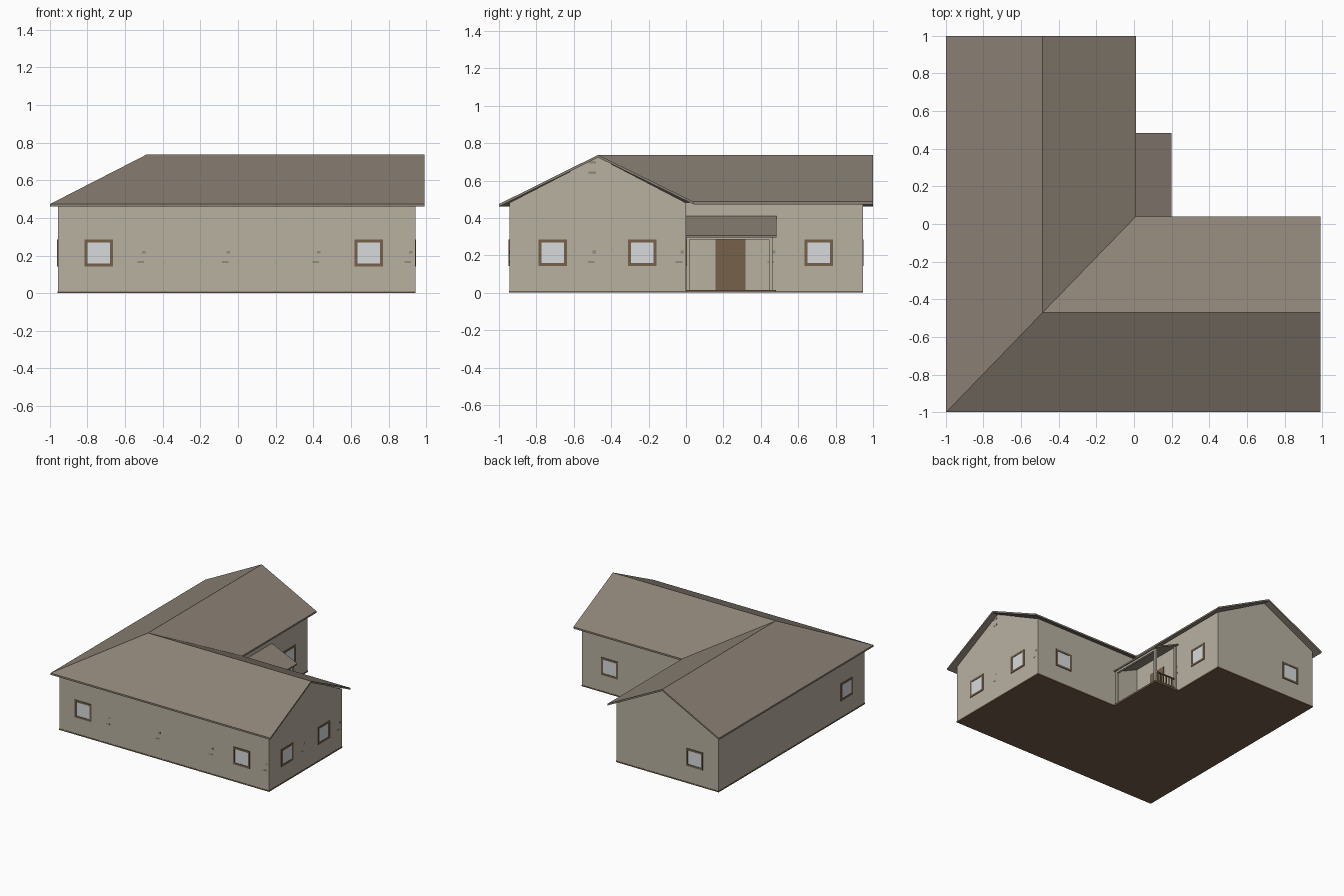
import bpy, bmesh
from mathutils import Vector

if "Cube" in bpy.data.objects:
    bpy.data.objects.remove(bpy.data.objects["Cube"])


def lin(c):
    c /= 255
    return c / 12.92 if c <= 0.04045 else ((c + 0.055) / 1.055) ** 2.4


def mat(name, r, g, b):
    m = bpy.data.materials.new(name)
    m.diffuse_color = (lin(r), lin(g), lin(b), 1)
    m.use_nodes = True
    m.node_tree.nodes["Principled BSDF"].inputs["Base Color"].default_value = m.diffuse_color
    return m


WALL = mat("wall beige", 184, 177, 161)
ROOF = mat("roof taupe", 140, 130, 118)
WOOD = mat("wood brown", 118, 97, 75)
GLASS = mat("glass pale", 215, 218, 220)
PATCH = mat("brick patch", 148, 139, 124)


def mesh_obj(name, verts, faces, material, extrude=None):
    """Object from faces; optional straight extrusion into a closed solid."""
    bm = bmesh.new()
    vs = [bm.verts.new(v) for v in verts]
    fs = [bm.faces.new([vs[i] for i in f]) for f in faces]
    if extrude:
        res = bmesh.ops.extrude_face_region(bm, geom=fs, use_keep_orig=True)
        moved = [g for g in res["geom"] if isinstance(g, bmesh.types.BMVert)]
        bmesh.ops.translate(bm, verts=moved, vec=Vector(extrude))
    bmesh.ops.recalc_face_normals(bm, faces=bm.faces)
    me = bpy.data.meshes.new(name)
    bm.to_mesh(me)
    bm.free()
    me.materials.append(material)
    ob = bpy.data.objects.new(name, me)
    bpy.context.collection.objects.link(ob)
    return ob


def prism(name, pts, vec, material):
    return mesh_obj(name, pts, [range(len(pts))], material, vec)


def box(name, x0, x1, y0, y1, z0, z1, material):
    return prism(name, [(x0, y0, z0), (x1, y0, z0), (x1, y1, z0), (x0, y1, z0)],
                 (0, 0, z1 - z0), material)


def plate(name, axis, wall, out, c0, c1, z0, z1, thick, material):
    """Thin plate on a wall; axis is the wall normal, out its direction."""
    a, b = sorted((wall - out * 0.002, wall + out * thick))
    if axis == "x":
        return box(name, a, b, c0, c1, z0, z1, material)
    return box(name, c0, c1, a, b, z0, z1, material)


# Wall lines
XL, XR, YF, YB = -0.957, 0.942, -0.945, 0.945
XI, YI = -0.03, 0.0


def l_shape(z, g=0):
    return [(XL - g, YF - g, z), (XR + g, YF - g, z), (XR + g, YI + g, z),
            (XI + g, YI + g, z), (XI + g, YB + g, z), (XL - g, YB + g, z)]


# Body and base plate
prism("walls", l_shape(0.01), (0, 0, 0.472), WALL)
prism("base_plate", l_shape(0, 0.002), (0, 0, 0.01), WOOD)

# Gable ends
prism("right_gable", [(XR, YF, 0.48), (XR, YI, 0.48), (XR, -0.47, 0.725)],
      (-0.012, 0, 0), WALL)
prism("back_gable", [(XL, YB, 0.48), (XI, YB, 0.48), (-0.485, YB, 0.725)],
      (0, -0.012, 0), WALL)

# L-shaped roof: hip on the outer corner, valley on the inner one
RV = [(-0.998, -1, 0.474), (0.992, -1, 0.474), (0.992, -0.47, 0.737),
      (-0.485, -0.47, 0.737), (0.01, 0.04, 0.487), (0.992, 0.04, 0.487),
      (0.01, 1, 0.487), (-0.485, 1, 0.737), (-0.998, 1, 0.474)]
mesh_obj("roof", RV, [(0, 1, 2, 3), (3, 2, 5, 4), (3, 4, 6, 7), (0, 3, 7, 8)],
         ROOF, (0, 0, -0.014))

# Windows: normal axis, wall position, outward direction, centre along wall
WINDOWS = [("y", YF, -1, -0.74), ("y", YF, -1, 0.694),
           ("x", XR, 1, -0.712), ("x", XR, 1, -0.235),
           ("x", XI, 1, 0.71), ("y", YI, 1, 0.69),
           ("x", XL, -1, -0.71), ("y", YB, 1, -0.74)]
HW, Z0, Z1, T = 0.076, 0.142, 0.285, 0.016
for axis, w, out, c in WINDOWS:
    plate("window_glass", axis, w, out, c - HW + T, c + HW - T,
          Z0 + T, Z1 - T, 0.002, GLASS)
    for s in (-1, 1):
        a, b = sorted((c + s * HW, c + s * (HW - T)))
        plate("window_jamb", axis, w, out, a, b, Z0, Z1, 0.005, WOOD)
    for z in (Z0, Z1 - T):
        plate("window_rail", axis, w, out, c - HW + T, c + HW - T,
              z, z + T, 0.005, WOOD)

# Small exposed brick patches
for axis, w, out, cs in (("y", YF, -1, (-0.51, -0.06, 0.42, 0.91)),
                         ("x", XR, 1, (-0.5, -0.03)),
                         ("x", XI, 1, (0.46,))):
    for c in cs:
        plate("brick_patch", axis, w, out, c - 0.025, c + 0.01,
              0.16, 0.17, 0.001, PATCH)
        plate("brick_patch", axis, w, out, c, c + 0.018,
              0.21, 0.225, 0.001, PATCH)
for z in (0.635, 0.69):
    plate("brick_patch", "x", XR, 1, -0.52, -0.48, z, z + 0.014, 0.001, PATCH)

# Front door on the inner wall
plate("door", "x", XI, 1, 0.157, 0.317, 0.01, 0.285, 0.006, WOOD)

# Porch: floor, lean-to roof, posts, end railing
box("porch_floor", XI, 0.195, YI, 0.48, 0, 0.014, WOOD)
prism("porch_roof", [(XI, 0, 0.41), (0.198, 0, 0.306),
                     (0.198, 0.483, 0.306), (XI, 0.483, 0.41)],
      (0, 0, -0.012), ROOF)
for y in (0.002, 0.445):
    box("porch_post", 0.165, 0.183, y, y + 0.018, 0.014, 0.303, WALL)
box("porch_wall_post", XI, XI + 0.018, 0.445, 0.463, 0.014, 0.39, WALL)
box("porch_beam", 0.165, 0.183, 0.002, 0.463, 0.285, 0.302, WALL)
for z in (0.03, 0.105):
    box("porch_rail", XI, 0.17, 0.449, 0.459, z, z + 0.01, WOOD)
for i in range(6):
    x = 0.008 + i * 0.027
    box("porch_baluster", x, x + 0.007, 0.451, 0.457, 0.035, 0.11, WOOD)
